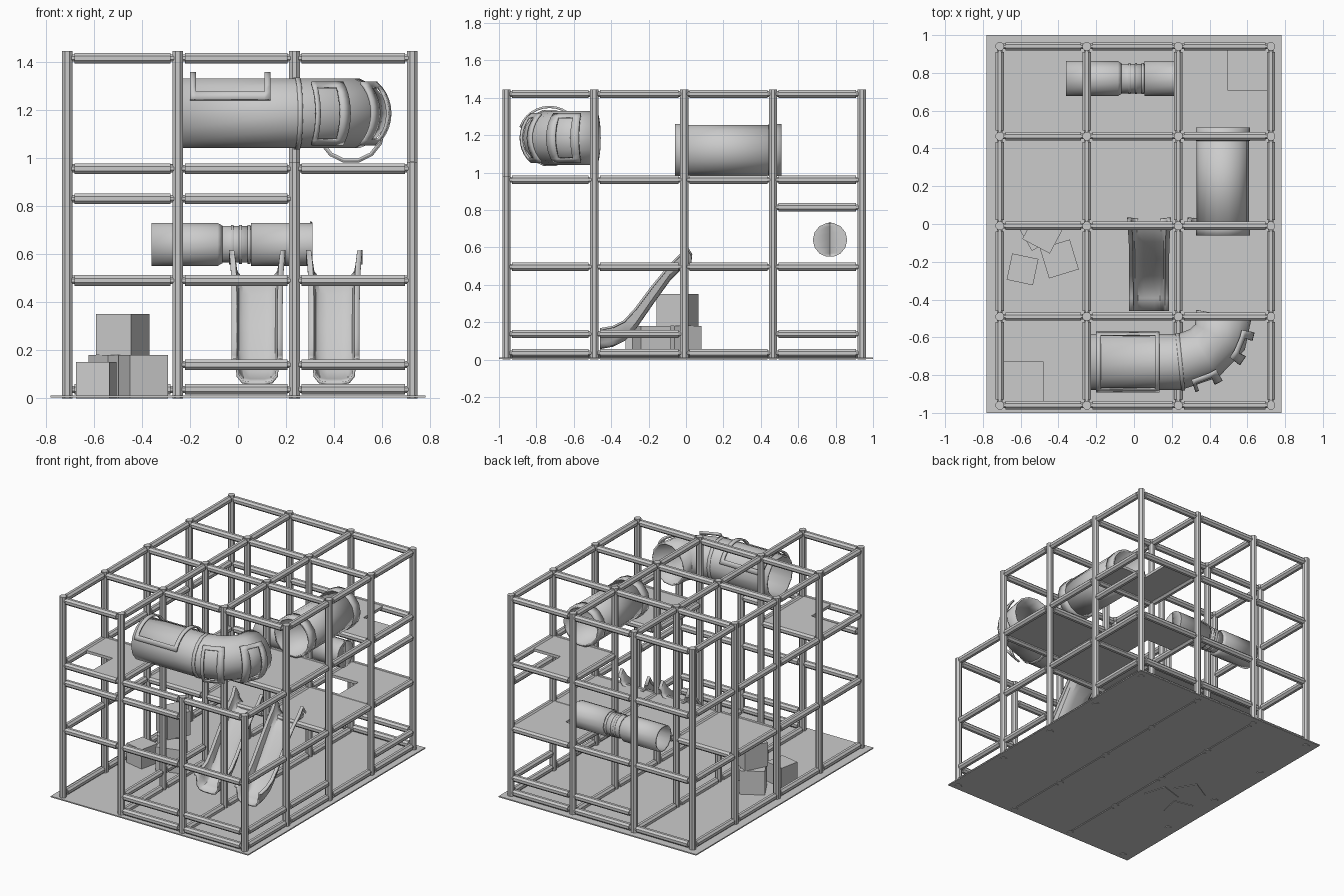
import bpy, math
from mathutils import Vector, Matrix

if "Cube" in bpy.data.objects:
    bpy.data.objects.remove(bpy.data.objects["Cube"])

XS = [-0.71, -0.25, 0.235, 0.725]
YS = [-0.96, -0.49, -0.01, 0.465, 0.94]
R = 0.024


def mesh_obj(name, verts, faces, smooth=False):
    me = bpy.data.meshes.new(name)
    me.from_pydata([tuple(v) for v in verts], [], faces)
    ob = bpy.data.objects.new(name, me)
    bpy.context.collection.objects.link(ob)
    if smooth:
        bpy.ops.object.select_all(action='DESELECT')
        ob.select_set(True)
        bpy.context.view_layer.objects.active = ob
        bpy.ops.object.shade_smooth_by_angle(angle=math.radians(35))
    return ob


def solidify(ob, t, offset=-1):
    m = ob.modifiers.new("thickness", 'SOLIDIFY')
    m.thickness = t
    m.offset = offset


def bar(name, a, b, r=R):
    # octagonal bar between two points
    a, b = Vector(a), Vector(b)
    d = b - a
    bpy.ops.mesh.primitive_cylinder_add(vertices=8, radius=r, depth=d.length, location=(a + b) / 2)
    ob = bpy.context.object
    ob.name = name
    ob.rotation_euler = (d.to_track_quat('Z', 'Y').to_matrix() @ Matrix.Rotation(math.pi / 8, 3, 'Z')).to_euler()
    return ob


def box(name, x0, x1, y0, y1, z0, z1, rot=0):
    bpy.ops.mesh.primitive_cube_add(size=1, location=((x0 + x1) / 2, (y0 + y1) / 2, (z0 + z1) / 2))
    ob = bpy.context.object
    ob.name = name
    ob.scale = (x1 - x0, y1 - y0, z1 - z0)
    ob.rotation_euler.z = math.radians(rot)
    return ob


def xbeam(i, j, z):
    # padded rail along x in column bay i, row j, over a thinner core
    bar("rail_x", (XS[i] + 0.03, YS[j], z), (XS[i + 1] - 0.03, YS[j], z))
    bar("rail_core_x", (XS[i], YS[j], z), (XS[i + 1], YS[j], z), 0.016)


def ybeam(i, j, z):
    bar("rail_y", (XS[i], YS[j] + 0.03, z), (XS[i], YS[j + 1] - 0.03, z))
    bar("rail_core_y", (XS[i], YS[j], z), (XS[i], YS[j + 1], z), 0.016)


def sweep(name, path, radii, n=14, a0=0, a1=360, thick=0.012, frame=False):
    # tube, or part of a tube, along a horizontal path
    path = [Vector(p) for p in path]
    full = a1 - a0 == 360
    m = n if full else n + 1
    verts, faces = [], []
    for k, p in enumerate(path):
        t = (path[min(k + 1, len(path) - 1)] - path[max(k - 1, 0)]).normalized()
        side = t.cross(Vector((0, 0, 1)))
        for s in range(m):
            a = math.radians(a0 + (a1 - a0) * s / n)
            verts.append(p + radii[k] * (math.cos(a) * side + math.sin(a) * Vector((0, 0, 1))))
    last = len(path) - 2
    for k in range(last + 1):
        for s in range(n):
            if frame and 0 < k < last and 0 < s < n - 1:
                continue
            s2 = (s + 1) % m
            faces.append((k * m + s, k * m + s2, (k + 1) * m + s2, (k + 1) * m + s))
    ob = mesh_obj(name, verts, faces, True)
    solidify(ob, thick, 0 if frame else 1)
    return ob


# floor mat
box("floor_mat", -0.78, 0.78, -1, 1, 0.004, 0.012)

# posts
for i, x in enumerate(XS):
    for j, y in enumerate(YS):
        bar("post", (x, y, 0), (x, y, 0.98 if j == 0 and i > 1 else 1.445))

# rails, collected as sets so none is doubled
xb, yb = set(), set()
for i in range(3):
    for j in range(5):
        if j or i == 0:
            xb.add((i, j, 1.415))
for i in range(4):
    for j in range(4):
        if j or i < 2:
            yb.add((i, j, 1.42))
for z in (0.49, 0.955):
    xb |= {(i, j, z) for i in range(3) for j in (0, 4)}
    yb |= {(i, j, z + 0.007) for i in (0, 3) for j in range(4)}
xb |= {(i, 4, 0.037) for i in range(3)} | {(1, 0, 0.037), (2, 0, 0.037)}
xb |= {(1, 0, 0.14), (2, 0, 0.14), (1, 4, 0.14), (2, 4, 0.14), (0, 0, 0.83), (1, 0, 0.83)}
yb |= {(i, j, 0.035) for i in (0, 3) for j in range(4)}
yb |= {(i, j, 0.022) for i in (1, 2) for j in range(4)}
yb |= {(3, 0, 0.137), (3, 1, 0.137), (3, 3, 0.137), (1, 0, 0.137), (1, 1, 0.137), (3, 3, 0.815)}

# decks: column bay, row bay, height, corner opening
DECKS = [(0, 0, 0.955, (-1, -1)), (2, 1, 0.955, None), (2, 3, 0.955, (1, 1)),
         (0, 2, 0.49, None), (1, 2, 0.49, None), (2, 2, 0.49, None), (2, 3, 0.49, (-1, -1))]
for i, j, z, hole in DECKS:
    xb |= {(i, j, z), (i, j + 1, z)}
    yb |= {(i, j, z + 0.007), (i + 1, j, z + 0.007)}
    x0, x1, y0, y1 = XS[i], XS[i + 1], YS[j], YS[j + 1]
    h = 0.23
    if not hole:
        box("deck", x0, x1, y0, y1, z, z + 0.02)
    else:
        left, low = hole[0] < 0, hole[1] < 0
        box("deck_main", x0 + h if left else x0, x1 if left else x1 - h, y0, y1, z, z + 0.02)
        box("deck_side", x0 if left else x1 - h, x0 + h if left else x1,
            y0 + h if low else y0, y1 if low else y1 - h, z, z + 0.02)
for b in sorted(xb):
    xbeam(*b)
for b in sorted(yb):
    ybeam(*b)

# upper bent tube with framed windows
Z = 1.185
sweep("bent_tube", [(-0.23, -0.73, Z), (0.24, -0.73, Z), (0.37, -0.685, Z), (0.455, -0.6, Z), (0.475, -0.48, Z)],
      [0.148] * 5)
sweep("tube_joint", [(0.235, -0.73, Z), (0.255, -0.728, Z)], [0.153] * 2)
sweep("top_window", [(x, -0.73, Z) for x in (-0.2, -0.175, 0.11, 0.135)], [0.166] * 4,
      n=12, a0=20, a1=160, frame=True)
sweep("front_window", [(0.27, -0.725, Z), (0.285, -0.72, Z), (0.36, -0.692, Z), (0.38, -0.68, Z)],
      [0.168] * 4, n=10, a0=-50, a1=50, frame=True)
sweep("side_window", [(0.425, -0.64, Z), (0.437, -0.625, Z), (0.464, -0.56, Z), (0.468, -0.54, Z)],
      [0.168] * 4, n=10, a0=-50, a1=50, frame=True)

# upper straight tube with end flanges
sweep("back_tube", [(0.47, -0.06, 1.12), (0.47, 0.51, 1.12)], [0.138] * 2)
for y in (-0.06, 0.44):
    sweep("tube_flange", [(0.47, y, 1.12), (0.47, y + 0.07, 1.12)], [0.143] * 2)

# lower crawl tube: two sleeves and a ribbed middle
for x0, x1 in ((-0.36, -0.085), (0.055, 0.31)):
    sweep("crawl_sleeve", [(x0, 0.77, 0.64), (x1, 0.77, 0.64), (x1 + (0.02 if x0 < 0 else 0), 0.77, 0.64)],
          [0.092, 0.092, 0.08 if x0 < 0 else 0.092])
sweep("crawl_middle", [(-0.09, 0.77, 0.64), (0.06, 0.77, 0.64)], [0.078] * 2)
for x in (-0.03, 0.005, 0.04):
    sweep("crawl_rib", [(x, 0.77, 0.64), (x + 0.012, 0.77, 0.64)], [0.083] * 2)

# twin slides: y, bed height, wall height, half width
PROFILE = [(0.03, 0.5, 0.06, 0.117), (0.0, 0.5, 0.11, 0.117), (-0.03, 0.485, 0.075, 0.112),
           (-0.09, 0.425, 0.075, 0.108), (-0.18, 0.3, 0.09, 0.106), (-0.27, 0.17, 0.1, 0.106),
           (-0.33, 0.105, 0.1, 0.106), (-0.39, 0.075, 0.1, 0.106), (-0.46, 0.062, 0.1, 0.106)]
for cx in (0.08, 0.4):
    v, f = [], []
    for y, z, h, w in PROFILE:
        half = [(w, h), (w - 0.018, h), (w - 0.026, 0.03), (w - 0.045, 0.006), (0.03, 0)]
        v += [(cx - a, y, z + b) for a, b in half] + [(cx + a, y, z + b) for a, b in reversed(half)]
    for k in range(len(PROFILE) - 1):
        for s in range(9):
            f.append((k * 10 + s, k * 10 + s + 1, k * 10 + s + 11, k * 10 + s + 10))
    solidify(mesh_obj("slide", v, f, True), 0.012, 0)

# soft climbing blocks
for cx, cy, s, z0, z1, rot in ((-0.59, -0.24, 0.142, 0, 0.15, -12), (-0.395, -0.185, 0.165, 0, 0.18, 17),
                               (-0.51, -0.03, 0.165, 0, 0.18, 30), (-0.48, -0.045, 0.165, 0.18, 0.35, -28)):
    box("climbing_block", cx - s / 2, cx + s / 2, cy - s / 2, cy + s / 2, z0, z1, rot)
